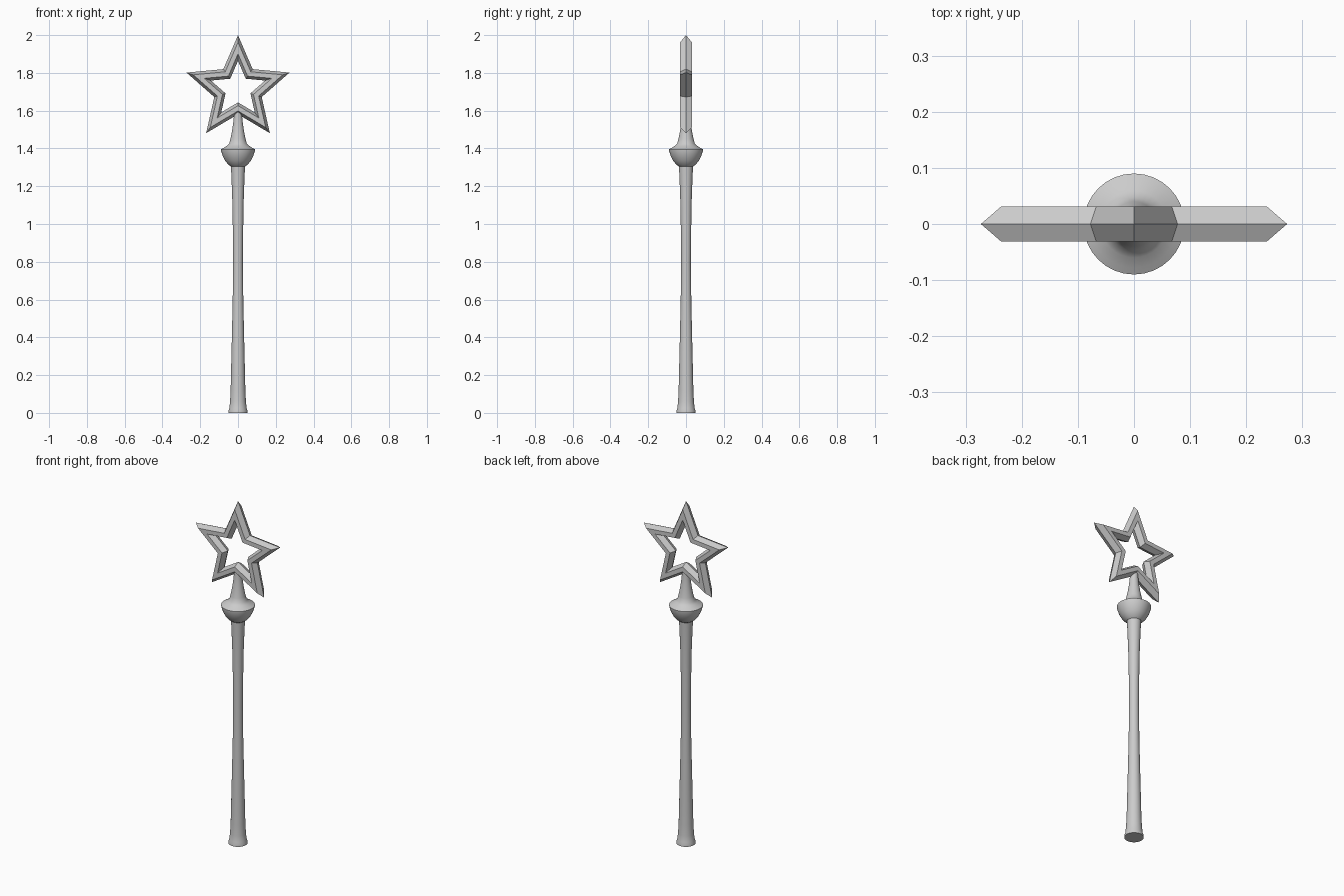
import bpy, bmesh
from math import sin, cos, pi

if "Cube" in bpy.data.objects:
    bpy.data.objects.remove(bpy.data.objects["Cube"])


def finish(bm, name, angle):
    bmesh.ops.recalc_face_normals(bm, faces=bm.faces)
    me = bpy.data.meshes.new(name)
    bm.to_mesh(me)
    bm.free()
    ob = bpy.data.objects.new(name, me)
    bpy.context.collection.objects.link(ob)
    bpy.ops.object.select_all(action='DESELECT')
    ob.select_set(True)
    bpy.context.view_layer.objects.active = ob
    if angle:
        bpy.ops.object.shade_smooth_by_angle(angle=angle)
    return ob


def bridge(bm, a, b):
    n = len(a)
    for i in range(n):
        j = (i + 1) % n
        bm.faces.new((a[i], a[j], b[j], b[i]))


def lathe(name, profile, sides=32):
    bm = bmesh.new()
    rings = [[bm.verts.new((r * cos(2 * pi * i / sides), r * sin(2 * pi * i / sides), z))
              for i in range(sides)] for r, z in profile]
    for a, b in zip(rings, rings[1:]):
        bridge(bm, a, b)
    bm.faces.new(rings[0])
    bm.faces.new(rings[-1])
    return finish(bm, name, 0.6)


# turned handle with a flared foot and slim waist
lathe("handle", [(0.051, 0), (0.051, 0.01), (0.046, 0.025), (0.042, 0.06), (0.039, 0.12),
                 (0.036, 0.25), (0.032, 0.42), (0.028, 0.6), (0.026, 0.8),
                 (0.027, 0.95), (0.030, 1.12), (0.035, 1.26), (0.038, 1.31)])

# bowl-shaped collar narrowing to the neck under the star
lathe("collar", [(0.038, 1.305), (0.052, 1.315), (0.068, 1.335), (0.081, 1.36),
                 (0.089, 1.385), (0.090, 1.395), (0.078, 1.402), (0.060, 1.413),
                 (0.047, 1.425), (0.040, 1.45), (0.032, 1.49), (0.026, 1.53),
                 (0.022, 1.57), (0.021, 1.61)])


# open star: hexagonal section swept as scaled star outlines
def star(name, R, ratio, cz, section):
    bm = bmesh.new()
    rings = []
    for s, y in section:
        ring = []
        for i in range(10):
            r = R * s * (1 if i % 2 == 0 else ratio)
            a = pi / 2 + i * pi / 5
            ring.append(bm.verts.new((r * cos(a), y, cz + r * sin(a))))
        rings.append(ring)
    for a, b in zip(rings, rings[1:] + rings[:1]):
        bridge(bm, a, b)
    return finish(bm, name, 0)


star("star", 0.287, 0.46, 1.713,
     [(1, 0), (0.868, -0.031), (0.655, -0.031), (0.525, 0), (0.655, 0.031), (0.868, 0.031)])
